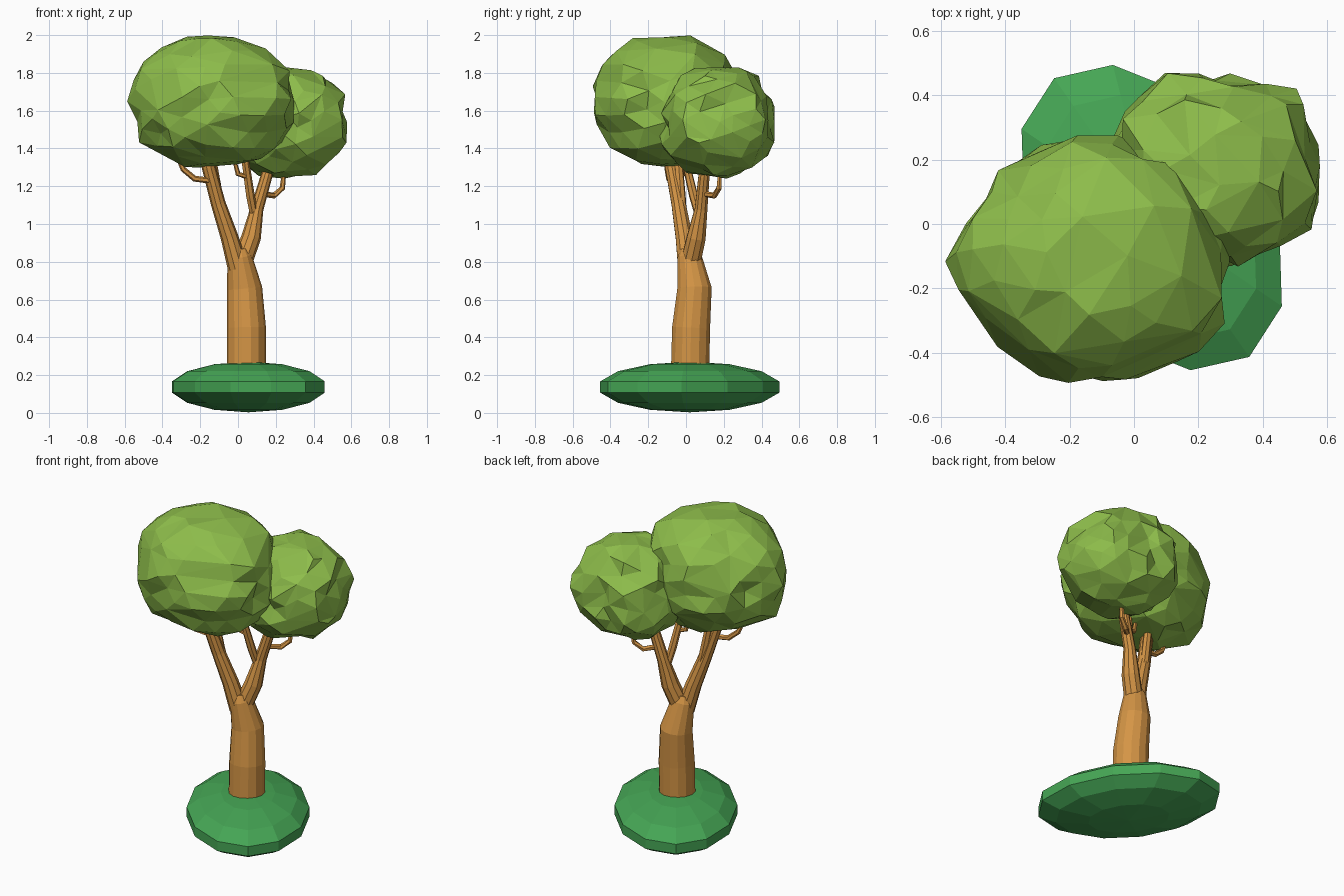
import bpy, bmesh, math, random
from mathutils import Vector, Matrix

if "Cube" in bpy.data.objects:
    bpy.data.objects.remove(bpy.data.objects["Cube"])


def material(name, rgb):
    m = bpy.data.materials.new(name)
    m.diffuse_color = (*rgb, 1)
    m.use_nodes = True
    m.node_tree.nodes["Principled BSDF"].inputs["Base Color"].default_value = m.diffuse_color
    return m


BARK = material("bark", (0.66, 0.30, 0.06))
LEAF = material("leaf", (0.27, 0.51, 0.07))
GRASS = material("grass", (0.06, 0.38, 0.09))


def finish(name, bm, mat):
    bmesh.ops.recalc_face_normals(bm, faces=bm.faces[:])
    me = bpy.data.meshes.new(name)
    bm.to_mesh(me)
    bm.free()
    me.materials.append(mat)
    ob = bpy.data.objects.new(name, me)
    bpy.context.collection.objects.link(ob)
    return ob


def limb(name, path, sides):
    """Tapered faceted tube through (x, y, z, radius) stations."""
    bm = bmesh.new()
    pts = [Vector(p[:3]) for p in path]
    rings = []
    for i, p in enumerate(pts):
        d = pts[min(i + 1, len(pts) - 1)] - pts[max(i - 1, 0)]
        u = Vector((0, 1, 0)).cross(d).normalized()
        v = d.normalized().cross(u)
        ring = []
        for k in range(sides):
            a = math.tau * k / sides
            ring.append(bm.verts.new(p + path[i][3] * (u * math.cos(a) + v * math.sin(a))))
        rings.append(ring)
    for a, b in zip(rings, rings[1:]):
        for k in range(sides):
            n = (k + 1) % sides
            bm.faces.new((a[k], a[n], b[n], b[k]))
    bm.faces.new(rings[0])
    bm.faces.new(rings[-1])
    return finish(name, bm, BARK)


def crown(name, centre, plan, half_height, seed):
    """Rough faceted leaf mass; plan = radius every 30 degrees seen from above."""
    rnd = random.Random(seed)
    bm = bmesh.new()
    bmesh.ops.create_icosphere(bm, subdivisions=3, radius=1)
    bmesh.ops.rotate(bm, verts=bm.verts[:], matrix=Matrix.Rotation(0.5 * seed, 3, 'X'))
    for v in bm.verts:
        x, y, z = v.co
        h = math.hypot(x, y)
        k = (h ** 2.25 + abs(z) ** 2.25) ** (-1 / 2.25)   # slightly boxy
        t = (math.atan2(y, x) % math.tau) / math.tau * 12
        i, f = int(t) % 12, t % 1
        r = plan[i] * (1 - f) + plan[(i + 1) % 12] * f
        k *= rnd.uniform(0.93, 1.02)
        v.co = Vector((x * r * k, y * r * k, z * half_height * k)) + Vector(centre)
        v.co += Vector([rnd.uniform(-0.02, 0.02) for _ in range(2)] + [0])
    ob = finish(name, bm, LEAF)
    dec = ob.modifiers.new("irregular_facets", 'DECIMATE')
    dec.ratio = 0.75
    return ob


# Grass mound: flattened 12-sided ellipsoid turned in plan
bm = bmesh.new()
bmesh.ops.create_uvsphere(bm, u_segments=12, v_segments=7, radius=1)
bm.transform(Matrix.Translation((0.055, 0.02, 0.137))
             @ Matrix.Rotation(math.radians(125), 4, 'Z')
             @ Matrix.Diagonal((0.542, 0.355, 0.134, 1)))
finish("grass_mound", bm, GRASS)

# Trunk
limb("trunk", [(0.045, 0.02, 0.15, 0.104), (0.045, 0.027, 0.45, 0.103),
               (0.035, 0.045, 0.66, 0.093), (0.008, 0.018, 0.83, 0.065),
               (0.005, 0.015, 0.87, 0.045)], 14)

# Main branches
limb("left_branch", [(0.0, 0.01, 0.77, 0.055), (-0.045, -0.01, 0.93, 0.047),
                     (-0.105, -0.04, 1.11, 0.039), (-0.155, -0.075, 1.3, 0.037),
                     (-0.2, -0.11, 1.5, 0.02)], 10)
limb("right_branch", [(0.015, 0.02, 0.78, 0.055), (0.07, 0.055, 0.93, 0.052),
                      (0.1, 0.08, 1.08, 0.035), (0.15, 0.095, 1.25, 0.031),
                      (0.2, 0.13, 1.45, 0.018)], 10)
limb("middle_branch", [(0.085, 0.07, 1.04, 0.022), (0.065, 0.04, 1.15, 0.024),
                       (0.04, 0.0, 1.32, 0.021), (0.02, -0.03, 1.45, 0.014)], 7)
limb("rear_branch", [(-0.04, -0.01, 0.9, 0.022), (-0.1, -0.025, 1.12, 0.026),
                     (-0.135, -0.04, 1.32, 0.024), (-0.15, -0.05, 1.45, 0.015)], 7)

# Curling twigs
limb("left_twig", [(-0.15, -0.08, 1.23, 0.016), (-0.23, -0.09, 1.24, 0.016),
                   (-0.29, -0.1, 1.29, 0.015), (-0.33, -0.11, 1.38, 0.01)], 6)
limb("right_twig", [(0.13, 0.095, 1.16, 0.016), (0.19, 0.15, 1.15, 0.016),
                    (0.235, 0.175, 1.19, 0.015), (0.245, 0.18, 1.29, 0.01)], 6)
limb("middle_twig", [(0.05, 0.01, 1.25, 0.014), (0.0, 0.0, 1.265, 0.014),
                     (-0.02, -0.01, 1.34, 0.01)], 6)

# Leaf crowns
crown("large_crown", (-0.135, -0.105, 1.65),
      [.445, .42, .39, .39, .375, .375, .45, .41, .395, .385, .42, .45], 0.36, 3)
crown("small_crown", (0.25, 0.17, 1.54),
      [.33, .35, .315, .295, .335, .34, .33, .33, .32, .305, .30, .335], 0.30, 5)
